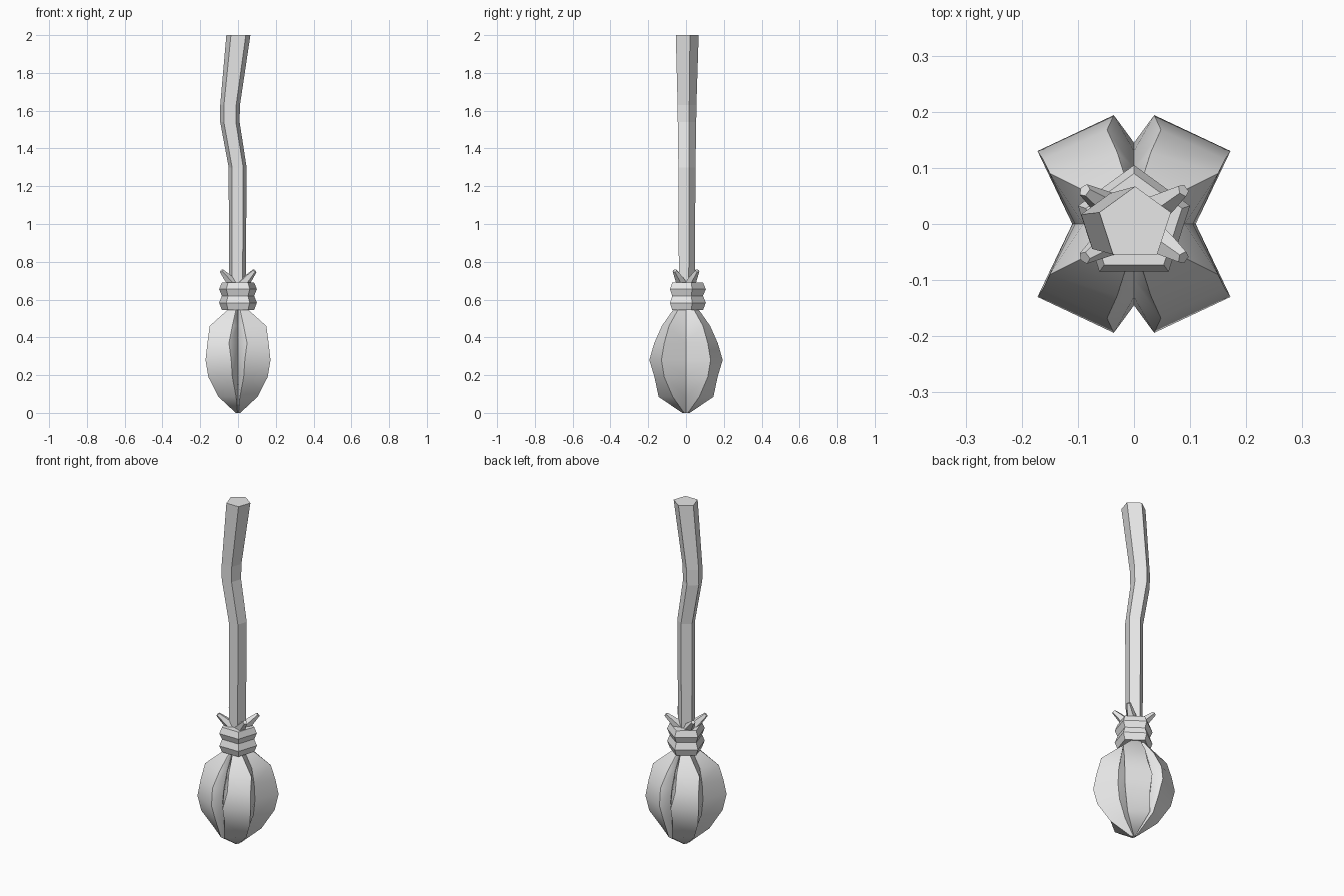
import bpy, bmesh, math
from mathutils import Vector

cube = bpy.data.objects.get("Cube")
if cube:
    bpy.data.objects.remove(cube)

grey = bpy.data.materials.new("light_grey")
grey.use_nodes = True
COLOUR = (0.8, 0.8, 0.8, 1)
grey.diffuse_color = COLOUR
grey.node_tree.nodes["Principled BSDF"].inputs["Base Color"].default_value = COLOUR


def loft(name, rings, smooth=False):
    """Skin a stack of equal rings and cap both ends."""
    bm = bmesh.new()
    loops = [[bm.verts.new(p) for p in ring] for ring in rings]
    n = len(loops[0])
    for low, high in zip(loops, loops[1:]):
        for i in range(n):
            j = (i + 1) % n
            bm.faces.new((low[i], low[j], high[j], high[i]))
    bm.faces.new(loops[0])
    bm.faces.new(loops[-1])
    bmesh.ops.recalc_face_normals(bm, faces=bm.faces)
    mesh = bpy.data.meshes.new(name)
    bm.to_mesh(mesh)
    bm.free()
    mesh.materials.append(grey)
    obj = bpy.data.objects.new(name, mesh)
    bpy.context.collection.objects.link(obj)
    if smooth:
        bpy.ops.object.select_all(action="DESELECT")
        obj.select_set(True)
        bpy.context.view_layer.objects.active = obj
        bpy.ops.object.shade_smooth_by_angle(angle=math.radians(50))
    return obj


def pentagon(x, z, r):
    """Five-sided ring with one corner at the back."""
    angles = [math.radians(90 + 72 * i) for i in range(5)]
    return [(x + r * math.cos(a), r * math.sin(a), z) for a in angles]


# Crooked handle: x offset, height, radius
path = [(-0.003, 0.56, 0.046), (-0.003, 0.75, 0.047), (-0.002, 1.30, 0.05),
        (-0.043, 1.54, 0.054), (-0.042, 1.63, 0.055), (0.002, 2.0, 0.067)]
loft("handle", [pentagon(*p) for p in path])

# Ridged binding: height, radius
ridges = [(0.545, 0.09), (0.583, 0.105), (0.62, 0.09), (0.655, 0.105), (0.69, 0.09)]
loft("binding", [pentagon(0, z, r) for z, r in ridges])

# Bristle clump sections: z, inner corner, outer corner, side valley x, front valley y
sections = [
    (0.0, (0.003, 0.02), (0.012, 0.010), 0.004, 0.01),
    (0.085, (0.010, 0.145), (0.103, 0.07), 0.06, 0.10),
    (0.19, (0.030, 0.167), (0.157, 0.115), 0.10, 0.13),
    (0.28, (0.036, 0.194), (0.172, 0.13), 0.11, 0.145),
    (0.37, (0.048, 0.168), (0.162, 0.115), 0.105, 0.13),
    (0.46, (0.030, 0.128), (0.150, 0.09), 0.09, 0.10),
    (0.55, (0.010, 0.065), (0.05, 0.04), 0.04, 0.05),
]

for sx, side in ((1, "left"), (-1, "right")):
    for sy, end in ((1, "back"), (-1, "front")):
        rings = []
        for z, a, b, cx, dy in sections:
            outline = [(0, 0), (cx, 0), b, a, (0, dy)]
            rings.append([(sx * x, sy * y, z) for x, y in outline])
        loft(f"bristles_{end}_{side}", rings, smooth=True)

        # Twig tips splaying out above the binding
        base = Vector((0.03 * sx, 0.022 * sy, 0.685))
        middle = Vector((0.062 * sx, 0.042 * sy, 0.722))
        tip = Vector((0.088 * sx, 0.06 * sy, 0.752))
        turn = Vector((0, 0, 1)).rotation_difference(tip - base)
        rings = []
        for centre, r in ((base, 0.03), (middle, 0.021), (tip, 0.012)):
            rings.append([centre + turn @ Vector((r * math.cos(k * math.tau / 5),
                                                  r * math.sin(k * math.tau / 5), 0))
                          for k in range(5)])
        loft(f"twig_tip_{end}_{side}", rings)
